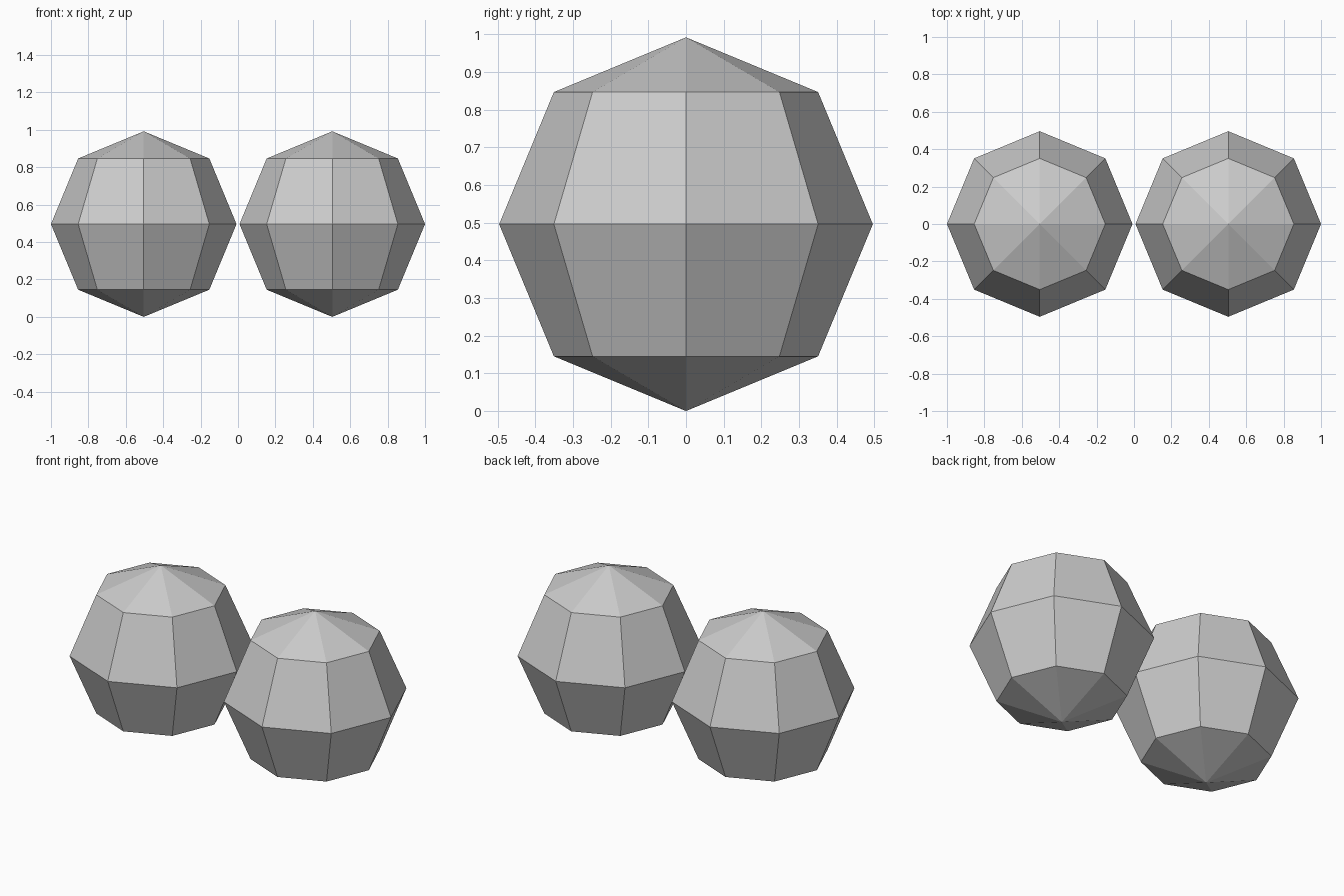
import bpy

if "Cube" in bpy.data.objects:
    bpy.data.objects.remove(bpy.data.objects["Cube"])

R = 0.496  # sphere radius

grey = bpy.data.materials.new("grey")
grey.diffuse_color = (0.6, 0.6, 0.6, 1.0)
grey.use_nodes = True
grey.node_tree.nodes["Principled BSDF"].inputs["Base Color"].default_value = grey.diffuse_color

# Two faceted balls side by side
for name, side in (("left_ball", -1), ("right_ball", 1)):
    bpy.ops.mesh.primitive_uv_sphere_add(
        segments=8, ring_count=4, radius=R, location=(side * (1 - R), 0, R))
    ball = bpy.context.object
    ball.name = name
    ball.data.materials.append(grey)
    bpy.ops.object.shade_flat()
